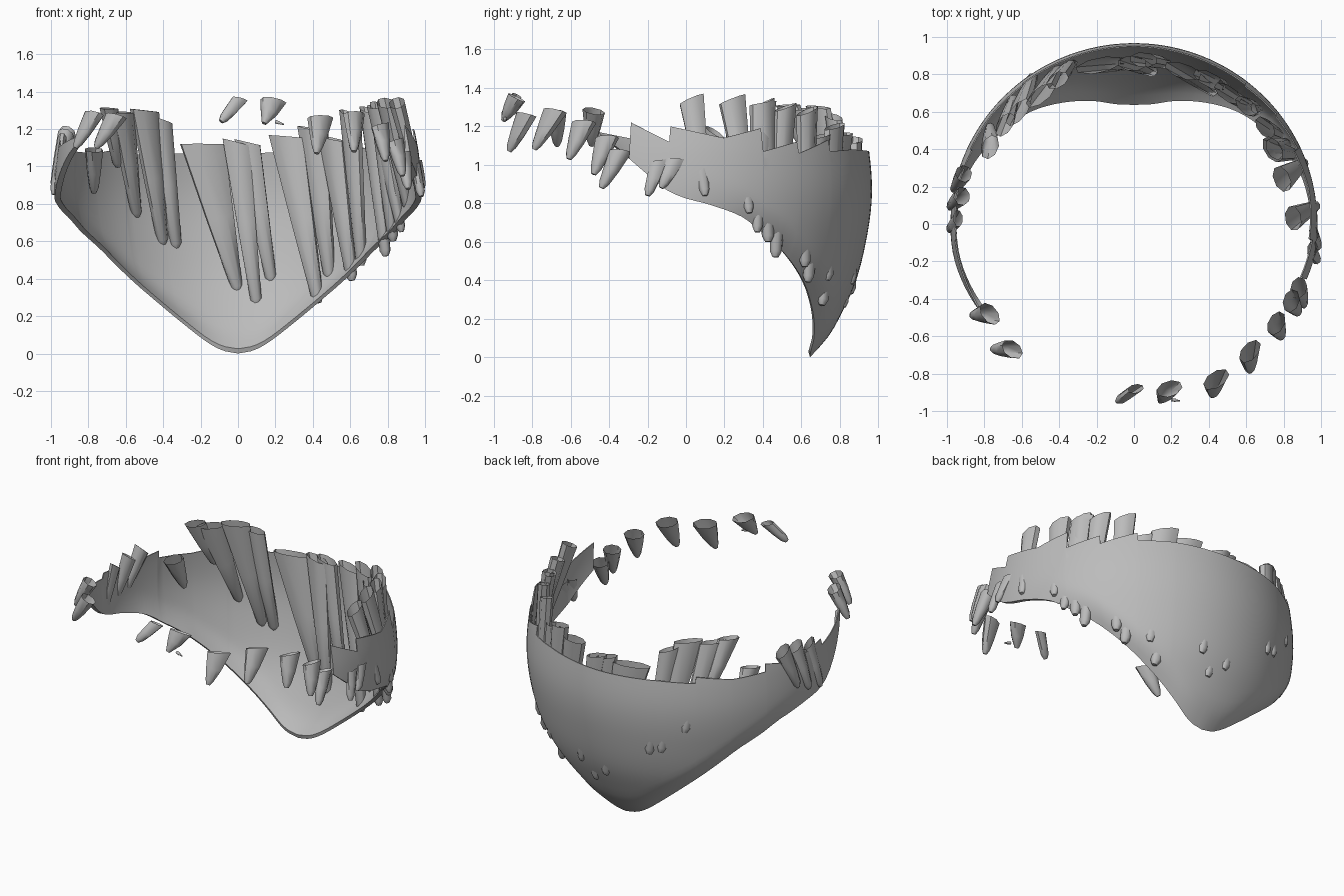
import bpy, bmesh, math
from mathutils import Vector

if "Cube" in bpy.data.objects:
    bpy.data.objects.remove(bpy.data.objects["Cube"])

grey = bpy.data.materials.new("grey")
grey.diffuse_color = (0.5, 0.5, 0.5, 1)
grey.use_nodes = True
grey.node_tree.nodes["Principled BSDF"].inputs["Base Color"].default_value = grey.diffuse_color


def lerp(table, v):
    for (a, fa), (b, fb) in zip(table, table[1:]):
        if v <= b:
            return fa + (fb - fa) * max(0, (v - a) / (b - a))
    return table[-1][1]


def spline(table, v):
    """Smooth interpolation through the table points."""
    n = len(table)
    v = min(max(v, table[0][0]), table[-1][0])
    i = next(k for k in range(n - 1) if v <= table[k + 1][0])

    def slope(k):
        a, b = table[max(k - 1, 0)], table[min(k + 1, n - 1)]
        return (b[1] - a[1]) / (b[0] - a[0])
    (x0, y0), (x1, y1) = table[i], table[i + 1]
    h = x1 - x0
    t = (v - x0) / h
    return ((2 * t**3 - 3 * t**2 + 1) * y0 + (t**3 - 2 * t**2 + t) * h * slope(i)
            + (3 * t**2 - 2 * t**3) * y1 + (t**3 - t**2) * h * slope(i + 1))


# Shell profile: radius by height, lower and upper edges and edge curl by angle from the back
RADIUS = [(0, .645), (.1, .735), (.2, .795), (.4, .885), (.65, .945), (.85, .967), (1.05, .955), (1.25, .92)]
LOWER = [(0, 0), (8, .02), (16, .08), (32, .26), (55, .55), (65, .655), (72, .73), (84, .8),
         (90, .825), (96, .87), (102, .95), (111, 1.07), (119, 1.15)]
UPPER_RIGHT = [(0, 1.07), (25, 1.08), (38, 1.07), (38.3, 1.13), (52, 1.06), (52.3, 1.12), (65, 1.07),
               (65.3, 1.19), (78, 1.14), (95, 1.2), (95.3, 1.12), (108, 1.22)]
UPPER_LEFT = [(0, 1.07), (25, 1.07), (38, 1.06), (38.3, 1.1), (52, 1.07), (65, 1.08), (65.3, 1.13),
              (78, 1.09), (95, 1.14), (95.3, 1.1), (119, 1.17)]
CURL = [(0, 0), (8, .01), (22, .045), (35, .055), (55, .05), (75, .01), (90, 0)]


def on_shell(deg, z, inset=0.0):
    a, d = math.radians(deg), abs(deg)
    near_edge = max(0, 1 - (z - spline(LOWER, d)) / .16) ** 2
    r = spline(RADIUS, z) - lerp(CURL, d) * near_edge - inset
    return Vector((r * math.sin(a) * 1.015, r * math.cos(a), z))


def finish(name, bm, angle=40):
    bmesh.ops.recalc_face_normals(bm, faces=bm.faces)
    me = bpy.data.meshes.new(name)
    bm.to_mesh(me)
    bm.free()
    ob = bpy.data.objects.new(name, me)
    bpy.context.collection.objects.link(ob)
    me.materials.append(grey)
    bpy.ops.object.select_all(action='DESELECT')
    ob.select_set(True)
    bpy.context.view_layer.objects.active = ob
    bpy.ops.object.shade_smooth_by_angle(angle=math.radians(angle))
    return ob


# Curved shell with a saw-toothed upper edge, thinning towards the top
angles = set(range(-117, 107, 3)) | {d for d, _ in UPPER_RIGHT} | {-d for d, _ in UPPER_LEFT}
angles = sorted(angles)
ROWS = 20
bm = bmesh.new()
grids = []
for inset in (0, .032):
    grid = []
    for d in angles:
        lo, hi = spline(LOWER, abs(d)), lerp(UPPER_RIGHT if d > 0 else UPPER_LEFT, abs(d))
        column = []
        for k in range(ROWS + 1):
            f = k / ROWS
            rise = inset * .8 * max(0, 1 - abs(d) / 100) * (1 - f)
            column.append(bm.verts.new(on_shell(d, lo + (hi - lo) * f + rise, inset * (1 - .8 * f))))
        grid.append(column)
    grids.append(grid)
    for a, b in zip(grid, grid[1:]):
        for k in range(ROWS):
            bm.faces.new((a[k], b[k], b[k + 1], a[k + 1]))
outer, inner = grids
for i in range(len(angles) - 1):
    for k in (0, ROWS):
        bm.faces.new((outer[i][k], outer[i + 1][k], inner[i + 1][k], inner[i][k]))
for i in (0, -1):
    for k in range(ROWS):
        bm.faces.new((outer[i][k], outer[i][k + 1], inner[i][k + 1], inner[i][k]))
finish("shell", bm)


# Tapered hollow tuft: wide slanted open top, small blunt tip
def tuft(name, top, tip, width, depth=.06, end=.055, slant=.03):
    top, tip = Vector(top), Vector(tip)
    axis = (tip - top).normalized()
    out = Vector((top.x, top.y, 0)).normalized()
    side = axis.cross(out).normalized()
    thick = side.cross(axis).normalized()
    length = (tip - top).length
    N = 8
    bm = bmesh.new()
    rings = []
    for t, w, d in ((0, width, depth), (.5, (width + end) / 2, (depth + end) / 2),
                    (1 - .03 / length, end, end * .9), (1, end * .5, end * .45)):
        ring = []
        for k in range(N):
            a = 2 * math.pi * (k + .5) / N
            p = top.lerp(tip, t) + side * (w / 2 * math.cos(a)) + thick * (d / 2 * math.sin(a))
            if t == 0:
                p += axis * slant * math.cos(a)
            ring.append(bm.verts.new(p))
        rings.append(ring)
    for a, b in zip(rings, rings[1:]):
        for k in range(N):
            bm.faces.new((a[k], a[(k + 1) % N], b[(k + 1) % N], b[k]))
    bm.faces.new(rings[-1])
    finish(name, bm, 50)


# Long tufts lining the shell: (top x, top z, top radius, tip x, tip z, width)
LONG = [(-.19, 1.12, .87, 0, .33, .25), (-.01, 1.13, .86, .1, .26, .15), (.05, 1.13, .88, .18, .38, .14),
        (.26, 1.16, .86, .43, .27, .2), (.4, 1.2, .87, .49, .4, .18), (.5, 1.15, .86, .61, .39, .16),
        (.6, 1.28, .87, .66, .47, .14), (.7, 1.3, .87, .79, .52, .13), (.75, 1.32, .85, .83, .6, .13),
        (-.62, 1.29, .86, -.54, .73, .17), (-.5, 1.3, .85, -.4, .58, .18), (-.41, 1.25, .87, -.33, .56, .12),
        (-.69, 1.31, .87, -.64, 1.0, .13)]
for i, (x, z, r, tx, tz, w) in enumerate(LONG):
    tr = spline(RADIUS, tz) - (.002 if tz < .9 else .03)
    tuft(f"long_tuft_{i}", (x, math.sqrt(r * r - x * x), z), (tx, math.sqrt(tr * tr - tx * tx), tz),
         w, depth=.08, end=.065)

# Short tufts on the sides and across the open front: top, tip, width
SHORT = [((-.77, .41, 1.09), (-.77, .53, .86), .13), ((-.91, .27, 1.18), (-.965, .18, .92), .11),
         ((-.92, .15, 1.17), (-.985, .09, .88), .11), ((-.94, .03, 1.15), (-.985, -.03, .85), .1),
         ((-.77, -.48, 1.28), (-.87, -.49, 1.1), .13), ((-.65, -.67, 1.27), (-.76, -.67, 1.1), .12),
         ((.01, -.88, 1.36), (-.09, -.95, 1.24), .08), ((.19, -.88, 1.35), (.14, -.95, 1.23), .14),
         ((.44, -.83, 1.26), (.42, -.92, 1.07), .15), ((.62, -.68, 1.28), (.62, -.79, 1.08), .14),
         ((.76, -.53, 1.22), (.79, -.61, 1.03), .13), ((.84, -.41, 1.14), (.88, -.48, .95), .12),
         ((.88, -.34, 1.07), (.91, -.44, .88), .11), ((.95, -.14, 1.02), (.98, -.2, .84), .09),
         ((.96, -.05, 1.03), (.985, -.13, .88), .09), ((.85, .03, 1.34), (.98, .1, .84), .14),
         ((.79, .24, 1.34), (.915, .33, .75), .15), ((.74, .4, 1.32), (.875, .37, .65), .15)]
for i, (top, tip, w) in enumerate(SHORT):
    tuft(f"short_tuft_{i}", top, tip, w, depth=.09 if w > .1 else .05, end=.055, slant=.02)

# Tiny loose tip at the front
tuft("loose_tip", (.2, -.94, 1.24), (.245, -.945, 1.225), .02, depth=.02, end=.015, slant=0)
